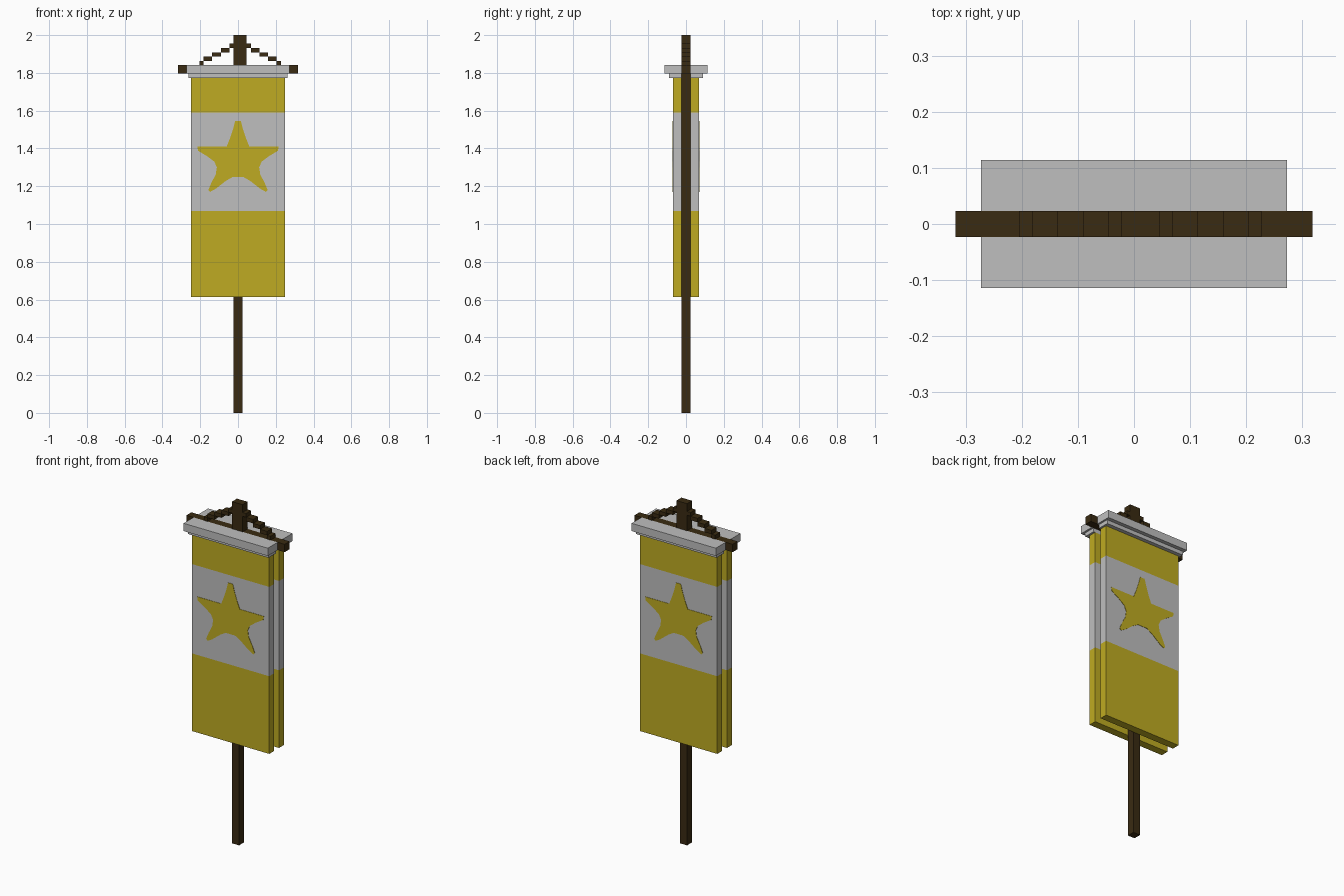
import bpy
import bmesh

old = bpy.data.objects.get("Cube")
if old:
    bpy.data.objects.remove(old, do_unlink=True)

U = 2 / 88  # block unit


def material(name, rgb):
    m = bpy.data.materials.new(name)
    m.use_nodes = True
    m.diffuse_color = (*rgb, 1)
    bsdf = m.node_tree.nodes["Principled BSDF"]
    bsdf.inputs["Base Color"].default_value = (*rgb, 1)
    bsdf.inputs["Roughness"].default_value = 0.9
    return m


YELLOW = material("yellow cloth", (0.52, 0.41, 0.016))
GREY = material("pale grey", (0.52, 0.52, 0.52))
WOOD = material("dark wood", (0.042, 0.024, 0.006))


def finish(name, bm, *mats):
    bmesh.ops.recalc_face_normals(bm, faces=bm.faces)
    mesh = bpy.data.meshes.new(name)
    bm.to_mesh(mesh)
    bm.free()
    for m in mats:
        mesh.materials.append(m)
    ob = bpy.data.objects.new(name, mesh)
    bpy.context.collection.objects.link(ob)
    return ob


def add_box(bm, x, y, z):
    """Box from (min, max) ranges given in block units."""
    verts = bmesh.ops.create_cube(bm, size=1)["verts"]
    for v in verts:
        v.co = [U * (r[0] if c < 0 else r[1]) for c, r in zip(v.co, (x, y, z))]


def box(name, x, y, z, mat):
    bm = bmesh.new()
    add_box(bm, x, y, z)
    return finish(name, bm, mat)


# Pole, wider pole head and the crossbar arms
box("pole", (-1, 1), (-1, 1), (0, 81), WOOD)
box("pole_head", (-1, 2), (-1, 1), (81, 88), WOOD)
box("crossbar_left", (1, 14), (-1, 1), (79, 81), WOOD)
box("crossbar_right", (-14, -1), (-1, 1), (79, 81), WOOD)

# Stepped cords from the crossbar up to the pole head
for name, sign in (("cord_left", 1), ("cord_right", -1)):
    bm = bmesh.new()
    for step in range(5):
        outer = 9.5 - max(0, 2 * step - 1)
        inner = max(9.5 - 1 - 2 * step, 1.5)
        x = sorted((0.5 + sign * outer, 0.5 + sign * inner))
        add_box(bm, x, (-1, 1), (81 + step, 82 + step))
    finish(name, bm, WOOD)

# Right half of the star outline, from top tip to bottom notch
HALF_STAR = [(0.015, 1.545), (0.024, 1.51), (0.042, 1.455), (0.06, 1.41),
             (0.215, 1.41), (0.212, 1.388), (0.165, 1.36), (0.125, 1.33),
             (0.112, 1.30), (0.118, 1.262), (0.14, 1.22), (0.157, 1.18),
             (0.148, 1.17), (0.12, 1.185), (0.065, 1.228), (0.03, 1.248)]
STAR = HALF_STAR + [(-x, z) for x, z in reversed(HALF_STAR)]

for side, sign in (("front", -1), ("back", 1)):
    # Cloth panel with a pale band between two heights
    low, high = 47 * U, 70 * U
    bm = bmesh.new()
    add_box(bm, (-11, 11), sorted((sign, 3 * sign)), (27, 78))
    for height in (low, high):
        bmesh.ops.bisect_plane(bm, geom=bm.verts[:] + bm.edges[:] + bm.faces[:],
                               plane_co=(0, 0, height), plane_no=(0, 0, 1))
    for f in bm.faces:
        f.material_index = int(low < f.calc_center_median().z < high)
    finish(side + "_banner", bm, YELLOW, GREY)

    # Star as a thin plate on the panel
    bm = bmesh.new()
    y = sign * (3 * U - 0.001)
    face = bm.faces.new([bm.verts.new((x, y, z)) for x, z in STAR])
    extruded = bmesh.ops.extrude_face_region(bm, geom=[face])["geom"]
    moved = [g for g in extruded if isinstance(g, bmesh.types.BMVert)]
    bmesh.ops.translate(bm, verts=moved, vec=(0, sign * 0.003, 0))
    finish(side + "_star", bm, YELLOW)

    # Rail above the panel, in two steps
    box(side + "_rail_upper", (-12, 12), sorted((sign, 5 * sign)), (79, 81), GREY)
    box(side + "_rail_lower", (-11.5, 11.5), sorted((sign, 4 * sign)), (78, 79), GREY)
